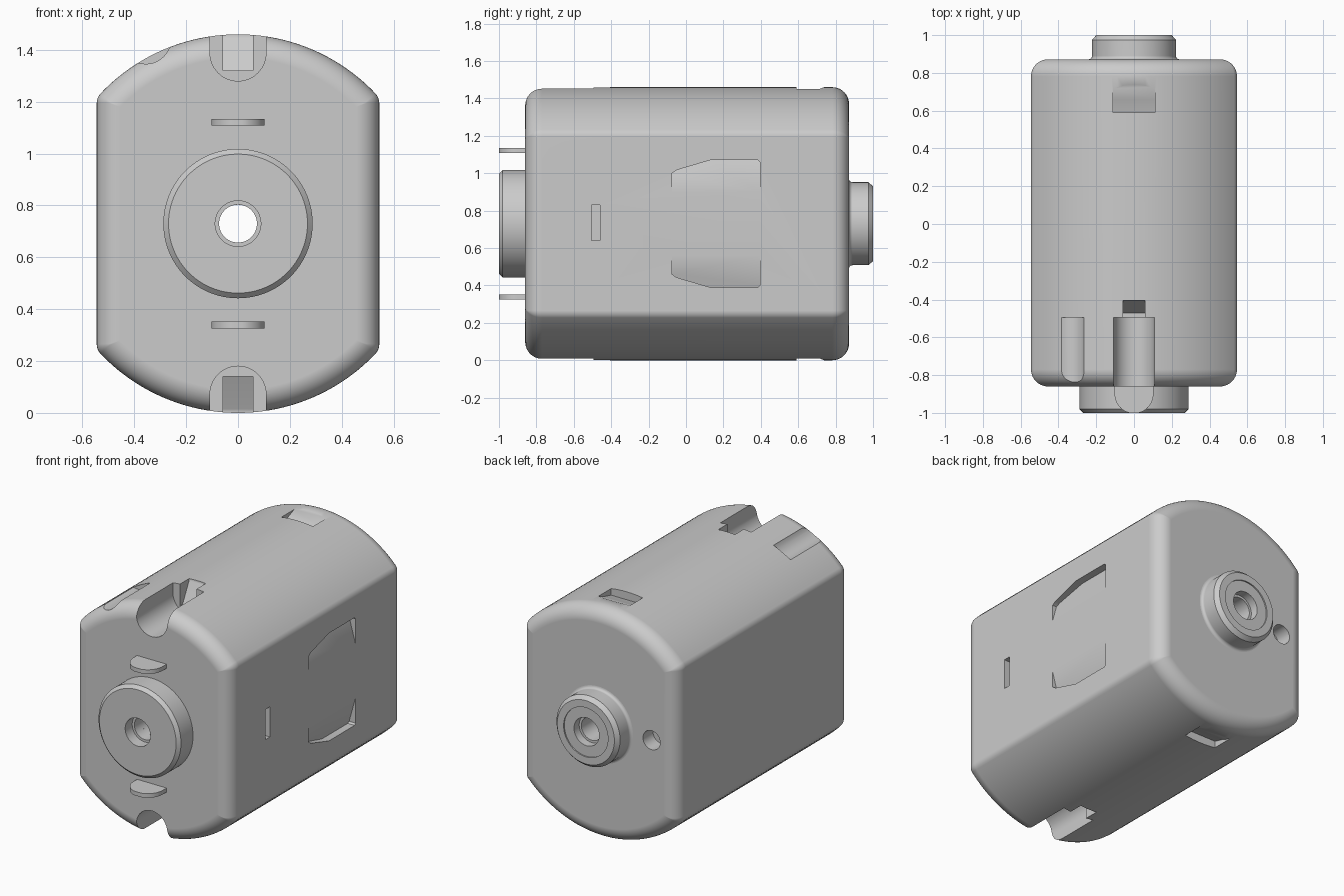
import bpy
import bmesh
from math import sin, cos, pi, sqrt, atan2
from mathutils import Vector

cube = bpy.data.objects.get("Cube")
if cube:
    bpy.data.objects.remove(cube)

MID = 0.73           # height of the motor axis
FRONT, REAR = -0.86, 0.872

metal = bpy.data.materials.new("light_grey_metal")
metal.use_nodes = True
GREY = (0.6, 0.6, 0.6, 1)
metal.diffuse_color = GREY
metal.node_tree.nodes["Principled BSDF"].inputs["Base Color"].default_value = GREY


def finish(name, bm):
    """Turn a bmesh built around the motor axis into an object."""
    bmesh.ops.translate(bm, verts=bm.verts, vec=(0, 0, MID))
    bmesh.ops.recalc_face_normals(bm, faces=bm.faces)
    mesh = bpy.data.meshes.new(name)
    bm.to_mesh(mesh)
    bm.free()
    mesh.materials.append(metal)
    ob = bpy.data.objects.new(name, mesh)
    bpy.context.collection.objects.link(ob)
    return ob


def bridge(bm, rings, closed=False):
    pairs = list(zip(rings, rings[1:]))
    if closed:
        pairs.append((rings[-1], rings[0]))
    for a, b in pairs:
        for i in range(len(a)):
            j = (i + 1) % len(a)
            bm.faces.new((a[i], a[j], b[j], b[i]))


def prism(name, pts, axis, lo, hi, flip=1, shape=None):
    """Extrude a 2D outline along an axis; flip mirrors it top to bottom."""
    place = {"x": lambda p, t: (t, p[0], p[1]),
             "y": lambda p, t: (p[0], t, p[1]),
             "z": lambda p, t: (p[0], p[1], t)}[axis]
    bm = bmesh.new()
    rings = []
    for t in (lo, hi):
        cos_ = [Vector(place(p, t)) for p in pts]
        if shape and t == lo:
            cos_ = [shape(c) for c in cos_]
        rings.append([bm.verts.new((c.x, c.y, c.z * flip)) for c in cos_])
    bridge(bm, rings)
    bm.faces.new(rings[0])
    bm.faces.new(rings[1])
    return finish(name, bm)


def arc(cx, cy, r, a0, a1, n):
    return [(cx + r * cos(a0 + (a1 - a0) * i / n),
             cy + r * sin(a0 + (a1 - a0) * i / n)) for i in range(n + 1)]


def circle(cx, cy, r, n=48):
    return arc(cx, cy, r, 0, 2 * pi, n)[:-1]


def rect(a0, a1, b0, b1):
    return [(a0, b0), (a1, b0), (a1, b1), (a0, b1)]


def lathe(name, profile, n=96):
    """Revolve a closed (radius, y) outline about the motor axis."""
    bm = bmesh.new()
    rings = [[bm.verts.new((x, y, z)) for x, z in circle(0, 0, r, n)]
             for r, y in profile]
    bridge(bm, rings, closed=True)
    return finish(name, bm)


def can_outline(d):
    """Round can with two flat sides, shrunk inwards by d."""
    w, big, r = 0.545 - d, MID - d, max(0.055 - d, 0.004)
    cx = w - r
    cz = sqrt((big - r) ** 2 - cx ** 2)
    a = atan2(cz, cx)
    q = arc(cx, cz, r, 0, a, 6) + arc(0, 0, big, a, pi - a, 40)[1:-1]
    q += arc(-cx, cz, r, pi - a, pi, 6)
    return q + [(-x, -z) for x, z in q]


# motor can with rounded ends
EDGE, STEPS = 0.09, 10
bm = bmesh.new()
ends = [(EDGE * (1 - sin(i * pi / 2 / STEPS)), EDGE * (1 - cos(i * pi / 2 / STEPS)))
        for i in range(STEPS + 1)]
stations = [(d, FRONT + y) for d, y in ends]
stations += [(d, REAR - y) for d, y in reversed(ends)]
rings = [[bm.verts.new((x, y, z)) for x, z in can_outline(d)] for d, y in stations]
bridge(bm, rings)
bm.faces.new(rings[0])
bm.faces.new(rings[-1])
can = finish("motor_can", bm)

# cutters: axle bore, rear vent hole, side slot, front groove
cutters = [
    prism("bore_cutter", circle(0, 0, 0.073), "y", -1.1, 1.1),
    prism("vent_cutter", circle(-0.37, 0, 0.06), "y", REAR - 0.1, 1.1),
    prism("slot_cutter", rect(-0.505, -0.46, -0.09, 0.1), "x", 0.505, 0.6),
    prism("groove_cutter", circle(-0.355, 0.712, 0.096), "y", -1.1, -0.495),
]

# mirrored cutters: terminal notch, its narrow end, rear dimple, ramped window
notch = [(0.108, 0.9)] + arc(0, 0.658, 0.108, 0, -pi, 24) + [(-0.108, 0.9)]
narrow = [(-0.6, 0.59), (-0.47, 0.59), (-0.405, 0.715), (-0.405, 0.9), (-0.6, 0.9)]
dimple = [(0.59, 0.68), (0.66, 0.698), (0.75, 0.735), (0.75, 0.8), (0.59, 0.8)]
window = [(-0.075, 0.165), (-0.075, 0.27), (-0.05, 0.287), (0.13, 0.34),
          (0.385, 0.34), (0.395, 0.33), (0.395, 0.165)]


def ramp(c):
    return Vector((0.546 - (c.z - 0.165) * 0.28, c.y, c.z))


for s in (1, -1):
    cutters += [
        prism("notch_cutter", notch, "y", -1.1, -0.495, s),
        prism("narrow_cutter", narrow, "x", -0.058, 0.058, s),
        prism("dimple_cutter", dimple, "x", -0.11, 0.11, s),
        prism("window_cutter", window, "x", 0.5, 0.6, s, ramp),
    ]

bpy.context.view_layer.objects.active = can
for c in cutters:
    c.hide_render = True
    mod = can.modifiers.new(c.name, "BOOLEAN")
    mod.operation = "DIFFERENCE"
    mod.solver = "EXACT"
    mod.object = c
    bpy.ops.object.modifier_apply(modifier=mod.name)
for c in cutters:
    bpy.data.objects.remove(c)

# front bearing boss with chamfered rim and counterbore
front_boss = lathe("front_bearing_boss", [
    (0.073, -0.84), (0.288, -0.84), (0.288, -0.98), (0.268, -1.0),
    (0.088, -1.0), (0.088, -0.93), (0.073, -0.93)])

# rear bearing boss with filleted foot and inset bushing
foot = arc(0.24, 0.89, 0.018, -pi / 2, -pi, 5)
rear_boss = lathe("rear_bearing_boss", [
    (0.073, 0.85), (0.24, 0.85)] + foot + [
    (0.222, 0.975), (0.2, 1.0), (0.155, 1.0), (0.155, 0.992),
    (0.088, 0.992), (0.088, 0.94), (0.073, 0.94)])

# upper and lower terminal tabs with rounded tips
tab = [(0.103, -0.84)] + arc(0, -0.9, 0.103, 0, -pi, 24) + [(-0.103, -0.84)]
tab = [(x, max(y, -1.0)) for x, y in tab]
parts = [can, front_boss, rear_boss]
for s, name in ((1, "upper_terminal"), (-1, "lower_terminal")):
    parts.append(prism(name, tab, "z", 0.378, 0.404, s))

# smooth shading with crisp edges
bpy.ops.object.select_all(action="DESELECT")
for ob in parts:
    ob.select_set(True)
bpy.context.view_layer.objects.active = can
bpy.ops.object.shade_smooth_by_angle(angle=pi / 6)
for ob in parts:
    mod = ob.modifiers.new("even_shading", "WEIGHTED_NORMAL")
    mod.keep_sharp = True
